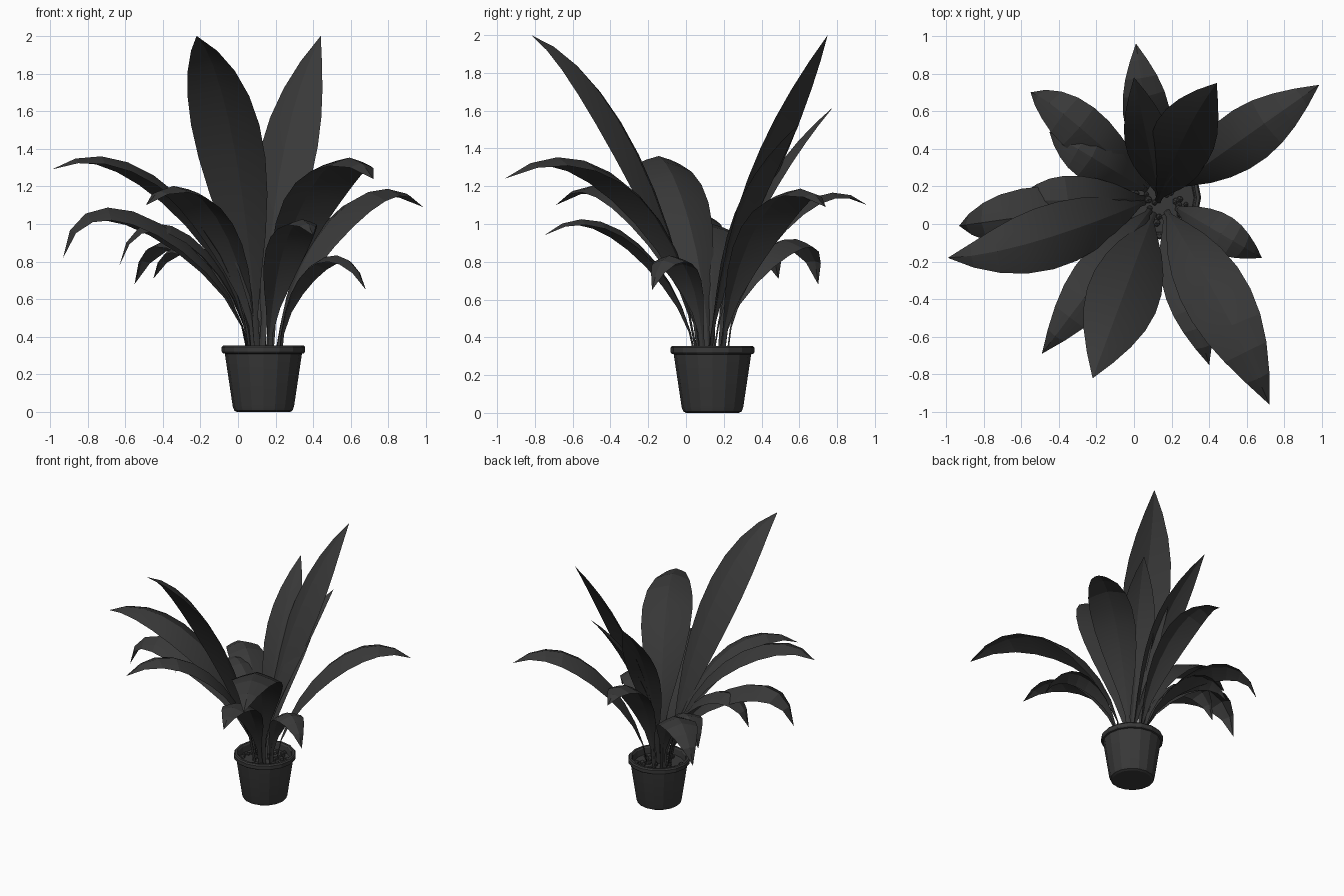
import bpy, bmesh, math, random
from mathutils import Vector

if "Cube" in bpy.data.objects:
    bpy.data.objects.remove(bpy.data.objects["Cube"])

random.seed(4)
CX, CY = 0.135, 0.14


def material(name, v):
    m = bpy.data.materials.new(name)
    m.diffuse_color = (v, v, v, 1)
    m.use_nodes = True
    m.node_tree.nodes["Principled BSDF"].inputs["Base Color"].default_value = m.diffuse_color
    return m


dark = material("dark_leaf", 0.04)
potmat = material("dark_pot", 0.04)


def finish(bm, name, mat, angle):
    me = bpy.data.meshes.new(name)
    bm.to_mesh(me)
    bm.free()
    ob = bpy.data.objects.new(name, me)
    bpy.context.collection.objects.link(ob)
    me.materials.append(mat)
    bpy.ops.object.select_all(action='DESELECT')
    ob.select_set(True)
    bpy.context.view_layer.objects.active = ob
    bpy.ops.object.shade_smooth_by_angle(angle=math.radians(angle))
    return ob


# Lathe used for the pot
def lathe(name, profile, sides, mat):
    bm = bmesh.new()
    rings = [[bm.verts.new((CX + r * math.cos(2 * math.pi * i / sides),
                            CY + r * math.sin(2 * math.pi * i / sides), z))
              for i in range(sides)] for r, z in profile]
    for a, b in zip(rings, rings[1:]):
        for i in range(sides):
            j = (i + 1) % sides
            bm.faces.new((a[i], a[j], b[j], b[i]))
    bm.faces.new(rings[0][::-1])
    bm.faces.new(rings[-1])
    finish(bm, name, mat, 15)


# Pot with rolled rim, closed by the soil disc
lathe("pot", [(0.14, 0), (0.155, 0.008), (0.163, 0.03), (0.205, 0.31),
              (0.216, 0.313), (0.222, 0.322), (0.222, 0.345), (0.214, 0.355),
              (0.198, 0.355), (0.19, 0.345), (0.184, 0.30)], 16, potmat)

# Pebbles on the soil
bm = bmesh.new()
for i in range(40):
    r, a = 0.17 * math.sqrt(random.random()), random.random() * 6.283
    ret = bmesh.ops.create_icosphere(bm, subdivisions=1, radius=random.uniform(0.014, 0.024))
    bmesh.ops.translate(bm, verts=ret["verts"],
                        vec=(CX + r * math.cos(a), CY + r * math.sin(a), 0.303))
finish(bm, "pebbles", potmat, 20)


def bez(p, t):
    s = 1 - t
    return s**3 * p[0] + 3 * s * s * t * p[1] + 3 * s * t * t * p[2] + t**3 * p[3]


def bez_d(p, t):
    s = 1 - t
    return 3 * s * s * (p[1] - p[0]) + 6 * s * t * (p[2] - p[1]) + 3 * t * t * (p[3] - p[2])


# Leaf: arched blade, narrow stalk at the root, pointed tip, folded at the midrib
# (z1, f1) and (z2, f2) are curve handles, bow bends the blade sideways
def leaf(name, tip, z1, f2, z2, width, rootr=0.075, f1=0.04, fold=0.36, bow=0.0):
    tip = Vector(tip)
    flat = Vector((tip.x - CX, tip.y - CY, 0)).normalized()
    root = Vector((CX, CY, 0.29)) + flat * rootr
    run = Vector((tip.x - root.x, tip.y - root.y, 0))
    side = Vector((-flat.y, flat.x, 0))
    pts = [root, root + run * f1, root + run * f2 + side * bow, tip]
    pts[1].z, pts[2].z = z1, z2
    bm = bmesh.new()
    rows, n = [], 10
    for i in range(n):
        t = i / n
        u = max(0, (t - 0.09) / 0.91)
        w = max(width * math.sin(math.pi * u**1.08)**0.95, 0.017)
        tan = bez_d(pts, t).normalized()
        across = side - tan * side.dot(tan)
        across.normalize()
        normal = tan.cross(across)
        c = bez(pts, t)
        rows.append([bm.verts.new(c + across * w * k - normal * w * fold * (abs(k)**1.3 - 0.3))
                     for k in (-1, -0.55, 0, 0.55, 1)])
    for a, b in zip(rows, rows[1:]):
        for k in range(4):
            bm.faces.new((a[k], a[k + 1], b[k + 1], b[k]))
    end = bm.verts.new(tip)
    for k in range(4):
        bm.faces.new((rows[-1][k], rows[-1][k + 1], end))
    finish(bm, name, dark, 15)


# Tall upright leaves
leaf("tall_leaf_front", (-0.22, -0.82, 2.0), 1.05, 0.56, 1.84, 0.195, 0.08, 0.14, 0.3)
leaf("tall_leaf_back", (0.44, 0.75, 2.0), 1.0, 0.55, 1.58, 0.17, -0.03, 0.16, 0.3, 0.06)
leaf("mid_leaf_back_left", (0.0, 0.78, 1.62), 0.95, 0.5, 1.33, 0.12, 0.0, 0.14, 0.3)
leaf("mid_leaf_back_right", (0.41, 0.6, 1.53), 0.95, 0.5, 1.28, 0.12, -0.02, 0.14, 0.3)

# Arching and drooping leaves
leaf("arch_leaf_front_right", (0.72, -0.96, 1.24), 1.0, 0.58, 1.58, 0.18, bow=0.05)
leaf("arch_leaf_right", (0.985, 0.74, 1.09), 0.85, 0.62, 1.39, 0.155, 0.08, 0.08)
leaf("arch_leaf_left", (-0.99, -0.18, 1.29), 0.97, 0.64, 1.54, 0.17, bow=0.1)
leaf("arch_leaf_back", (0.01, 0.96, 1.1), 0.84, 0.62, 1.33, 0.125)
leaf("arch_leaf_front_left", (-0.49, -0.69, 1.1), 0.85, 0.6, 1.42, 0.14)
leaf("droop_leaf_left", (-0.93, -0.01, 0.82), 0.85, 0.93, 1.4, 0.15, fold=0.5)
leaf("droop_leaf_left_low", (-0.63, 0.12, 0.78), 0.85, 0.87, 1.26, 0.13)
leaf("droop_leaf_back_left", (-0.55, 0.70, 0.68), 0.82, 0.88, 1.16, 0.13, bow=-0.05)
leaf("droop_leaf_back_left_low", (-0.45, 0.49, 0.71), 0.78, 0.8, 1.08, 0.125)
leaf("low_leaf_front_right", (0.40, -0.75, 0.94), 0.75, 0.62, 1.2, 0.12, 0.09, 0.08)
leaf("low_leaf_right", (0.68, -0.18, 0.65), 0.73, 0.72, 1.03, 0.105, 0.1, 0.02)
